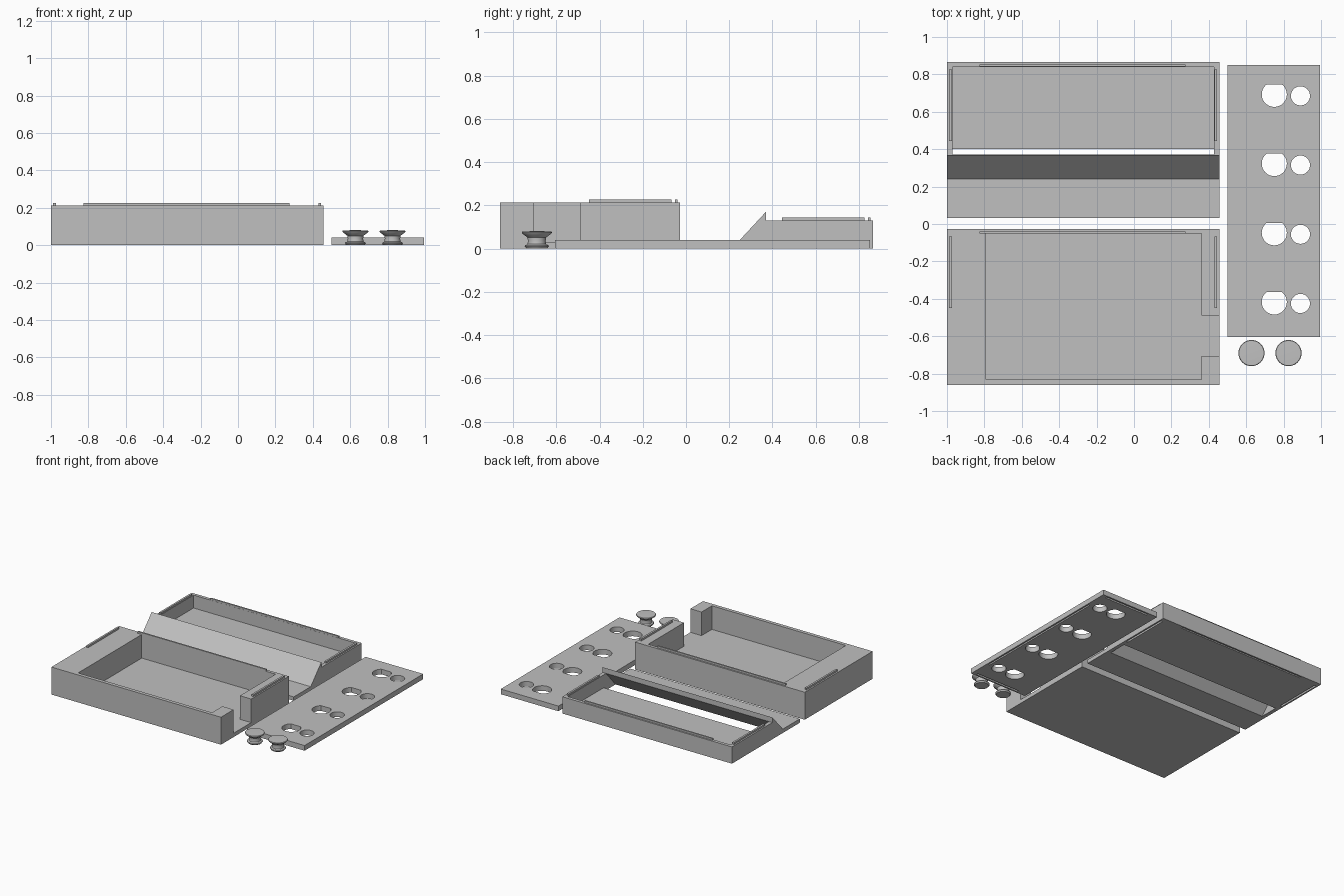
import bpy
import bmesh
import math

if "Cube" in bpy.data.objects:
    bpy.data.objects.remove(bpy.data.objects["Cube"], do_unlink=True)

GREY = 0.53
grey = bpy.data.materials.new("light_grey")
grey.use_nodes = True
grey.diffuse_color = (GREY, GREY, GREY, 1)
grey.node_tree.nodes["Principled BSDF"].inputs["Base Color"].default_value = (GREY, GREY, GREY, 1)


def finish(name, bm):
    bmesh.ops.recalc_face_normals(bm, faces=bm.faces)
    mesh = bpy.data.meshes.new(name)
    bm.to_mesh(mesh)
    bm.free()
    mesh.materials.append(grey)
    obj = bpy.data.objects.new(name, mesh)
    bpy.context.collection.objects.link(obj)
    return obj


def prism(name, points, axis, start, end):
    """Extrude an outline: y-z along x, or x-y along z."""
    place = (lambda a, b: (start, a, b)) if axis == "x" else (lambda a, b: (a, b, start))
    bm = bmesh.new()
    face = bm.faces.new([bm.verts.new(place(a, b)) for a, b in points])
    grown = bmesh.ops.extrude_face_region(bm, geom=[face])["geom"]
    step = (end - start, 0, 0) if axis == "x" else (0, 0, end - start)
    bmesh.ops.translate(bm, vec=step, verts=[v for v in grown if isinstance(v, bmesh.types.BMVert)])
    return finish(name, bm)


def box(name, x, y, z):
    outline = [(x[0], y[0]), (x[1], y[0]), (x[1], y[1]), (x[0], y[1])]
    return prism(name, outline, "z", *z)


def cut(obj, cutter):
    cutter.hide_render = True
    mod = obj.modifiers.new("cut", "BOOLEAN")
    mod.operation = "DIFFERENCE"
    mod.solver = "EXACT"
    mod.object = cutter
    bpy.context.view_layer.objects.active = obj
    bpy.ops.object.modifier_apply(modifier=mod.name)
    bpy.data.objects.remove(cutter, do_unlink=True)


def smooth(obj, degrees):
    bpy.ops.object.select_all(action="DESELECT")
    obj.select_set(True)
    bpy.context.view_layer.objects.active = obj
    bpy.ops.object.shade_smooth_by_angle(angle=math.radians(degrees))


def rails(back):
    """Locating strips near the back and both ends, as x and y ranges."""
    side = (back - 0.42, back - 0.04)
    return {"back": ((-0.825, 0.275), (back - 0.024, back - 0.012)),
            "right": ((-0.988, -0.973), side),
            "left": ((0.43, 0.445), side)}


# Deep box with an off-centre well and a notch through one end
tray = box("deep_box", (-1, 0.456), (-0.86, -0.028), (0, 0.213))
cut(tray, box("well", (-0.79, 0.36), (-0.832, -0.052), (0.03, 0.4)))
cut(tray, box("notch", (0.3, 0.6), (-0.705, -0.49), (0.03, 0.4)))
for side, (x, y) in rails(-0.028).items():
    box("deep_box_rail_" + side, x, y, (0.213, 0.227))

# Shallow tray with a sloped lip over an open slot
outline = [(0.032, 0), (0.032, 0.03), (0.24, 0.03), (0.37, 0.17),
           (0.37, 0.13), (0.865, 0.13), (0.865, 0)]
hollow = [(0.245, -0.01), (0.4, -0.01), (0.4, 0.03), (0.84, 0.03),
          (0.84, 0.3), (0.371, 0.3), (0.371, 0.13)]
shallow = prism("shallow_tray", outline, "x", -1, 0.456)
cut(shallow, prism("hollow", hollow, "x", -0.97, 0.427))
for side, (x, y) in rails(0.865).items():
    box("shallow_tray_rail_" + side, x, y, (0.13, 0.143))
    cut(shallow, box("groove", x, y, (-0.01, 0.015)))

# Flat cover plate with matching grooves underneath
plate = box("cover_plate", (0.5, 0.995), (-0.605, 0.85), (0, 0.04))
cut(plate, box("groove", (0.971, 0.983), (-0.43, 0.67), (-0.01, 0.015)))
for y in (-0.593, 0.823):
    cut(plate, box("groove", (0.575, 0.955), (y, y + 0.015), (-0.01, 0.015)))


def circle(cx, cy, r, flat=1, count=48):
    turn = 2 * math.pi / count
    return [(cx + r * math.cos(i * turn), cy + min(r * math.sin(i * turn), flat))
            for i in range(count)]


# Four pairs of holes, the larger ones with a flat edge
for i in range(4):
    y = 0.693 - 0.37 * i
    cut(plate, prism("large_hole", circle(0.75, y, 0.067, 0.053), "z", -0.1, 0.2))
    cut(plate, prism("small_hole", circle(0.89, y - 0.008, 0.051), "z", -0.1, 0.2))
smooth(plate, 30)

# Two turned knobs
PROFILE = [(0, 0), (0.048, 0), (0.056, 0.01), (0.054, 0.015), (0.043, 0.02), (0.041, 0.035),
           (0.043, 0.05), (0.052, 0.058), (0.066, 0.068), (0.07, 0.074), (0.067, 0.079), (0, 0.081)]
for name, x in (("knob_right", 0.628), ("knob_left", 0.826)):
    bm = bmesh.new()
    verts = [bm.verts.new((r, 0, z)) for r, z in PROFILE]
    edges = [bm.edges.new(pair) for pair in zip(verts, verts[1:])]
    bmesh.ops.spin(bm, geom=verts + edges, cent=(0, 0, 0), axis=(0, 0, 1),
                   angle=2 * math.pi, steps=48, use_merge=True)
    bmesh.ops.remove_doubles(bm, verts=bm.verts, dist=0.0001)
    knob = finish(name, bm)
    knob.location = (x, -0.69, 0)
    smooth(knob, 35)
